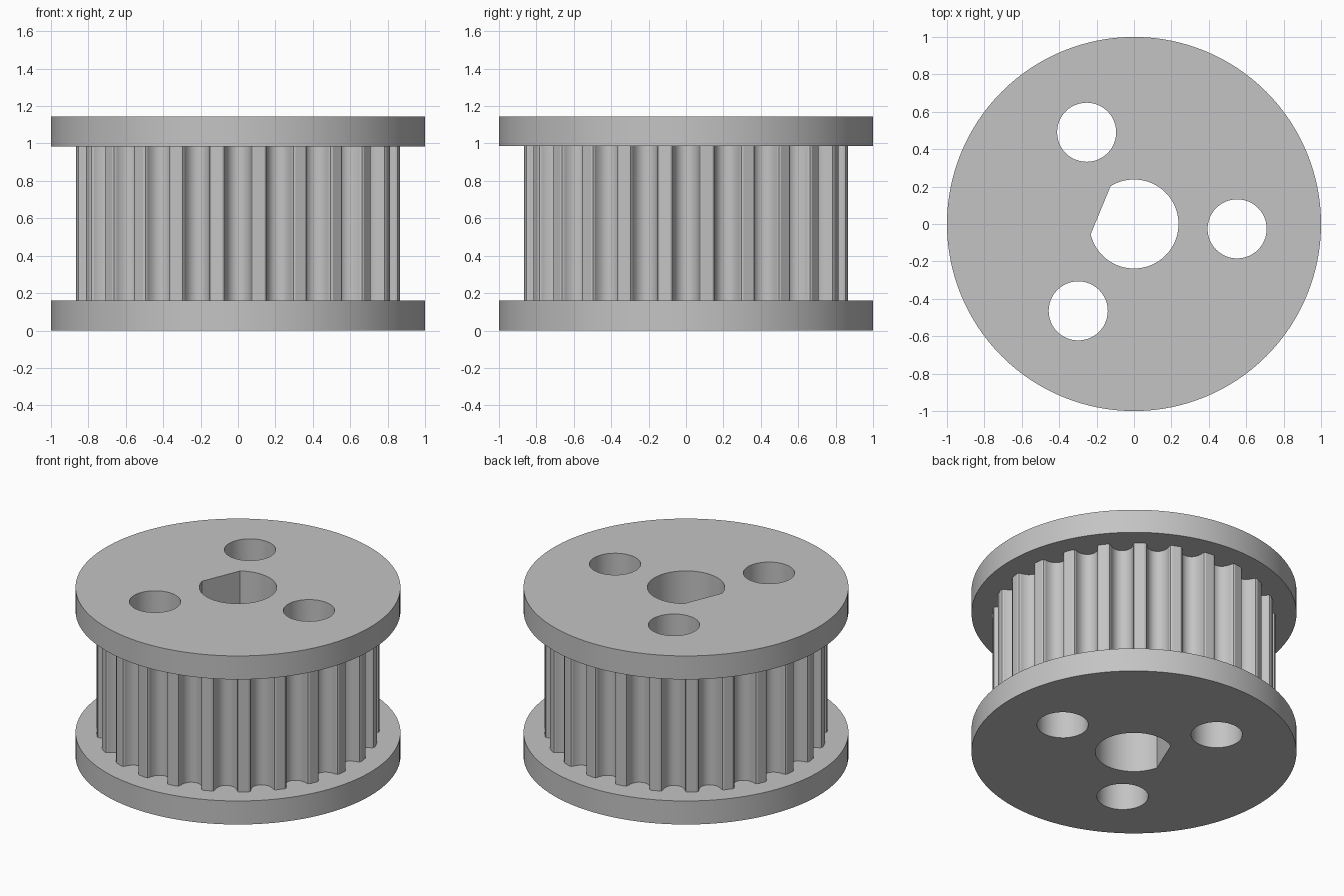
import bpy, bmesh
from math import sin, cos, pi, radians, acos, sqrt

if "Cube" in bpy.data.objects:
    bpy.data.objects.remove(bpy.data.objects["Cube"])

HEIGHT, FLANGE = 1.145, 0.16
TEETH, TIP_R = 24, 0.87
BORE_R, FLAT_DIST, FLAT_ANGLE = 0.238, 0.193, radians(157.5)

grey = bpy.data.materials.new("grey")
grey.use_nodes = True
COLOUR = (0.55, 0.55, 0.55, 1)
grey.diffuse_color = COLOUR
grey.node_tree.nodes["Principled BSDF"].inputs["Base Color"].default_value = COLOUR


def arc(radius, start, end, count, cx=0, cy=0):
    return [(cx + radius * cos(start + (end - start) * i / count),
             cy + radius * sin(start + (end - start) * i / count)) for i in range(count)]


# Toothed outline: rounded belt grooves cut into the rim (half-width, depth)
HALF_GROOVE = [(0.0865, 0), (0.075, 0.004), (0.069, 0.015), (0.067, 0.028), (0.063, 0.04),
               (0.058, 0.051), (0.052, 0.062), (0.0415, 0.073), (0.029, 0.082), (0.015, 0.087)]
GROOVE = [(-w, d) for w, d in HALF_GROOVE] + [(0, 0.089)] + HALF_GROOVE[::-1]
rim = sqrt(TIP_R ** 2 - HALF_GROOVE[0][0] ** 2)
teeth = []
for k in range(TEETH):
    a = 2 * pi * k / TEETH
    for w, d in GROOVE:
        r = rim - d
        teeth.append((r * cos(a) - w * sin(a), r * sin(a) + w * cos(a)))

# Flange outline, D-shaped bore and three through holes
disc = arc(1, 0, 2 * pi, 128)
half = acos(FLAT_DIST / BORE_R)
bore = arc(BORE_R, FLAT_ANGLE + half, FLAT_ANGLE + 2 * pi - half, 64)
bore.append((BORE_R * cos(FLAT_ANGLE - half), BORE_R * sin(FLAT_ANGLE - half)))
holes = [bore]
for k in range(3):
    a = radians(-2.7 + 120 * k)
    holes.append(arc(0.158, 0, 2 * pi, 48, 0.552 * cos(a), 0.552 * sin(a)))


def part(name, outline, z0, z1, bottom=None, top=None):
    """Extrude an outline with through holes; caps are filled between the given loops."""
    bm = bmesh.new()

    def wall(loop):
        low = [bm.verts.new((x, y, z0)) for x, y in loop]
        high = [bm.verts.new((x, y, z1)) for x, y in loop]
        for i in range(len(loop)):
            j = (i + 1) % len(loop)
            bm.faces.new((low[i], low[j], high[j], high[i]))

    def cap(loops, z, facing):
        edges = []
        for loop in loops:
            vs = [bm.verts.new((x, y, z)) for x, y in loop]
            edges += [bm.edges.new((vs[i - 1], vs[i])) for i in range(len(vs))]
        made = bmesh.ops.triangle_fill(bm, use_beauty=True, edges=edges)["geom"]
        for f in made:
            if isinstance(f, bmesh.types.BMFace):
                f.normal_update()
                if f.normal.z * facing < 0:
                    f.normal_flip()

    wall(outline)
    for hole in holes:
        wall(hole[::-1])
    if bottom:
        cap(bottom, z0, -1)
    if top:
        cap(top, z1, 1)
    bmesh.ops.remove_doubles(bm, verts=bm.verts, dist=1e-5)
    mesh = bpy.data.meshes.new(name)
    bm.to_mesh(mesh)
    bm.free()
    mesh.materials.append(grey)
    obj = bpy.data.objects.new(name, mesh)
    bpy.context.collection.objects.link(obj)
    bpy.ops.object.select_all(action='DESELECT')
    obj.select_set(True)
    bpy.context.view_layer.objects.active = obj
    bpy.ops.object.shade_smooth_by_angle(angle=radians(18))


# The flanges' inner faces stop at the teeth, so the parts join into one hollow solid
part("lower_flange", disc, 0, FLANGE, [disc] + holes, [disc, teeth])
part("toothed_barrel", teeth, FLANGE, HEIGHT - FLANGE)
part("upper_flange", disc, HEIGHT - FLANGE, HEIGHT, [disc, teeth], [disc] + holes)
